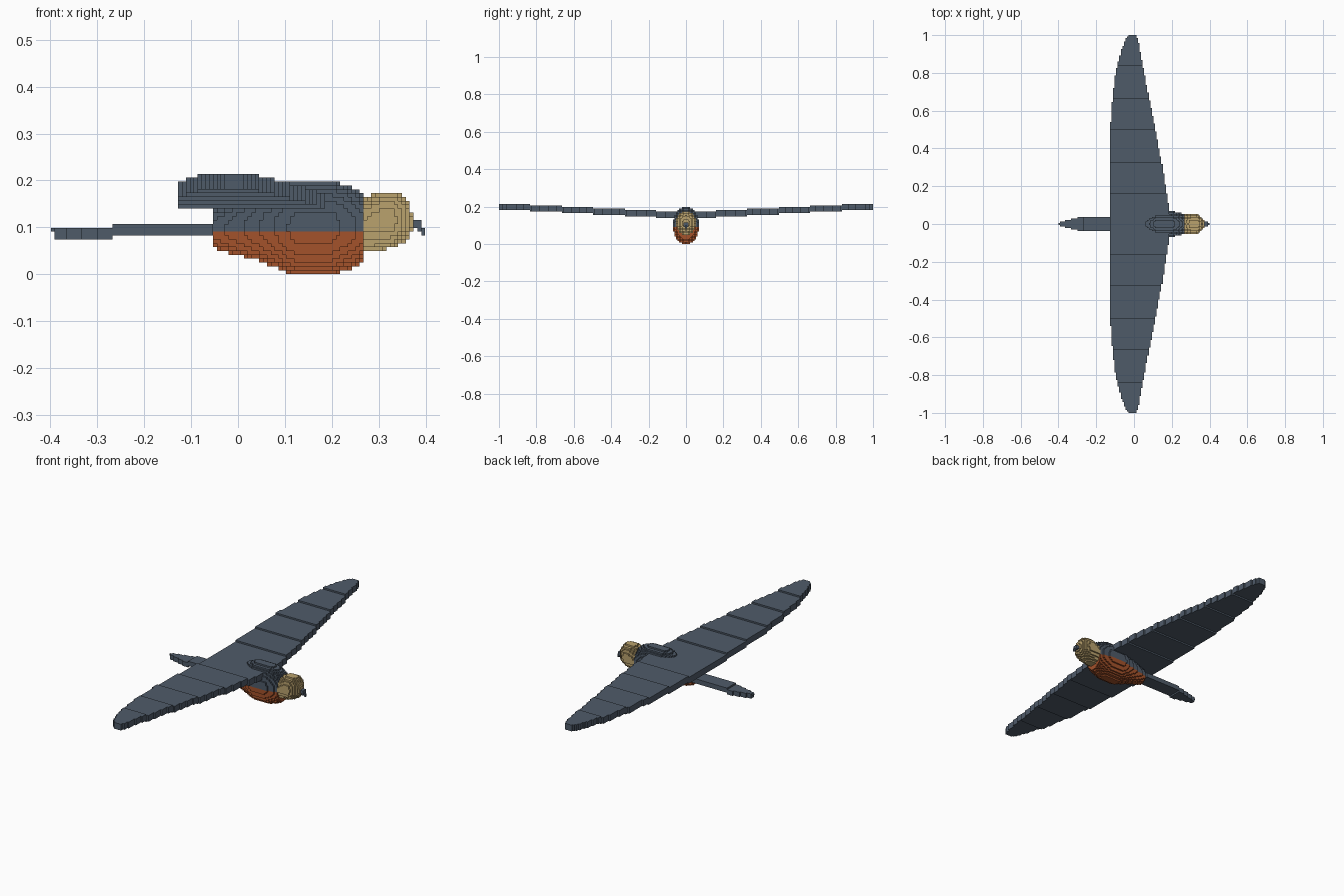
import bpy
import bmesh
import math

if "Cube" in bpy.data.objects:
    bpy.data.objects.remove(bpy.data.objects["Cube"])

V = 2 / 243  # cube size of the block grid


def material(name, rgb):
    m = bpy.data.materials.new(name)
    m.diffuse_color = (*rgb, 1)
    m.use_nodes = True
    m.node_tree.nodes["Principled BSDF"].inputs["Base Color"].default_value = m.diffuse_color
    return m


slate = material("slate grey", (0.078, 0.104, 0.141))
rust = material("rust orange", (0.37, 0.085, 0.024))
tan = material("tan", (0.49, 0.36, 0.155))


def lerp(points, x):
    """Piecewise linear lookup in (x, value) pairs."""
    if x <= points[0][0]:
        return points[0][1]
    for (x0, a), (x1, b) in zip(points, points[1:]):
        if x <= x1:
            return a + (b - a) * (x - x0) / (x1 - x0)
    return points[-1][1]


def loft(i0, i1, low, high, width):
    """Blocks inside elliptical sections along x."""
    cells = set()
    for i in range(i0, i1 + 1):
        lo, hi, w = (lerp(p, i * V) for p in (low, high, width))
        mid, half = (lo + hi) / 2, (hi - lo) / 2
        for j in range(-9, 10):
            for k in range(0, 26):
                z = (k + 0.5) * V
                if (j * V / w) ** 2 + ((z - mid) / half) ** 2 <= 1:
                    cells.add((i, j, k))
    return cells


# Body: plump in front, tapering to the tail
body = loft(-6, 32,
            [(-.055, .056), (-.02, .046), (.04, .03), (.08, .014), (.12, -.001),
             (.2, -.001), (.235, .01), (.27, .024)],
            [(-.055, .136), (-.02, .146), (.04, .17), (.08, .185), (.12, .199),
             (.2, .199), (.235, .19), (.27, .171)],
            [(-.055, .027), (0, .039), (.07, .056), (.12, .07), (.2, .07),
             (.24, .062), (.27, .052)])

# Head: rounded with a short neck
head = loft(33, 45,
            [(.27, .046), (.30, .049), (.33, .057), (.35, .066), (.362, .077), (.372, .095)],
            [(.27, .16), (.285, .168), (.30, .175), (.34, .175), (.355, .163),
             (.365, .148), (.372, .13)],
            [(.27, .05), (.30, .054), (.33, .053), (.35, .045), (.362, .033), (.372, .018)])

# Hooked beak
beak = {(i, j, k)
        for i, lo, hi, w in ((46, 12, 13, 1), (47, 11, 13, 1), (48, 10, 11, 0))
        for j in range(-w, w + 1) for k in range(lo, hi + 1)}

# Wings: tapered outline rising in six steps towards each tip
LEAD = [(0, .202), (.08, .19), (.33, .15), (.5, .117), (.68, .081),
        (.85, .049), (.96, .028), (1, .017)]
TRAIL = [(.34, -.127), (.55, -.119), (.67, -.109), (.77, -.097), (.85, -.082),
         (.92, -.063), (.97, -.045), (1, -.025)]
wings = set()
for j in range(-121, 122):
    y = abs(j) * V
    step = int((abs(j) + 1.5) / 20.6)
    for i in range(math.ceil(lerp(TRAIL, y) / V - .5), math.floor(lerp(LEAD, y) / V + .5)):
        for k in range(17 + step, 21 + step):
            wings.add((i, j, k))

# Tail: flat plank, dropping one block and narrowing at the end
TAPER = [(-.399, .003), (-.36, .016), (-.31, .029), (-.27, .036)]
tail = set()
for i in range(-48, -6):
    w = int(lerp(TAPER, i * V) / V + .3)
    low = 9 if i < -32 else 10
    for j in range(-w, w + 1):
        for k in range(11 if i == -48 else low, low + 3):
            tail.add((i, j, k))

solid = body | head | beak | wings | tail

# The six block faces: outward step and corner offsets
SIDES = []
for axis in range(3):
    for s in (-1, 1):
        corners = []
        for a, b in ((0, 0), (1, 0), (1, 1), (0, 1))[::s]:
            c = [0, 0, 0]
            c[axis], c[(axis + 1) % 3], c[(axis + 2) % 3] = (s + 1) // 2, a, b
            corners.append(c)
        step = [0, 0, 0]
        step[axis] = s
        SIDES.append((step, corners))


def build(name, cells, mats, rule=lambda cell: 0):
    """Make the outer skin of a block part, with flat areas merged."""
    bm = bmesh.new()
    verts = {}
    for cell in sorted(cells):
        for step, corners in SIDES:
            if tuple(a + b for a, b in zip(cell, step)) in solid:
                continue
            loop = []
            for c in corners:
                p = tuple(a + b for a, b in zip(cell, c))
                if p not in verts:
                    verts[p] = bm.verts.new(((p[0] - .5) * V, (p[1] - .5) * V, p[2] * V))
                loop.append(verts[p])
            bm.faces.new(loop).material_index = rule(cell)
    bmesh.ops.dissolve_limit(bm, angle_limit=0.01, verts=bm.verts[:], edges=bm.edges[:],
                             delimit={'MATERIAL'})
    mesh = bpy.data.meshes.new(name)
    bm.to_mesh(mesh)
    bm.free()
    for m in mats:
        mesh.materials.append(m)
    obj = bpy.data.objects.new(name, mesh)
    bpy.context.collection.objects.link(obj)


# Shared cells belong to the first part only
build("wings", wings, [slate])
build("body", body - wings, [slate, rust], lambda c: int(c[2] < 11))
build("head", head, [tan])
build("beak", beak, [slate])
build("tail", tail - body, [slate])
